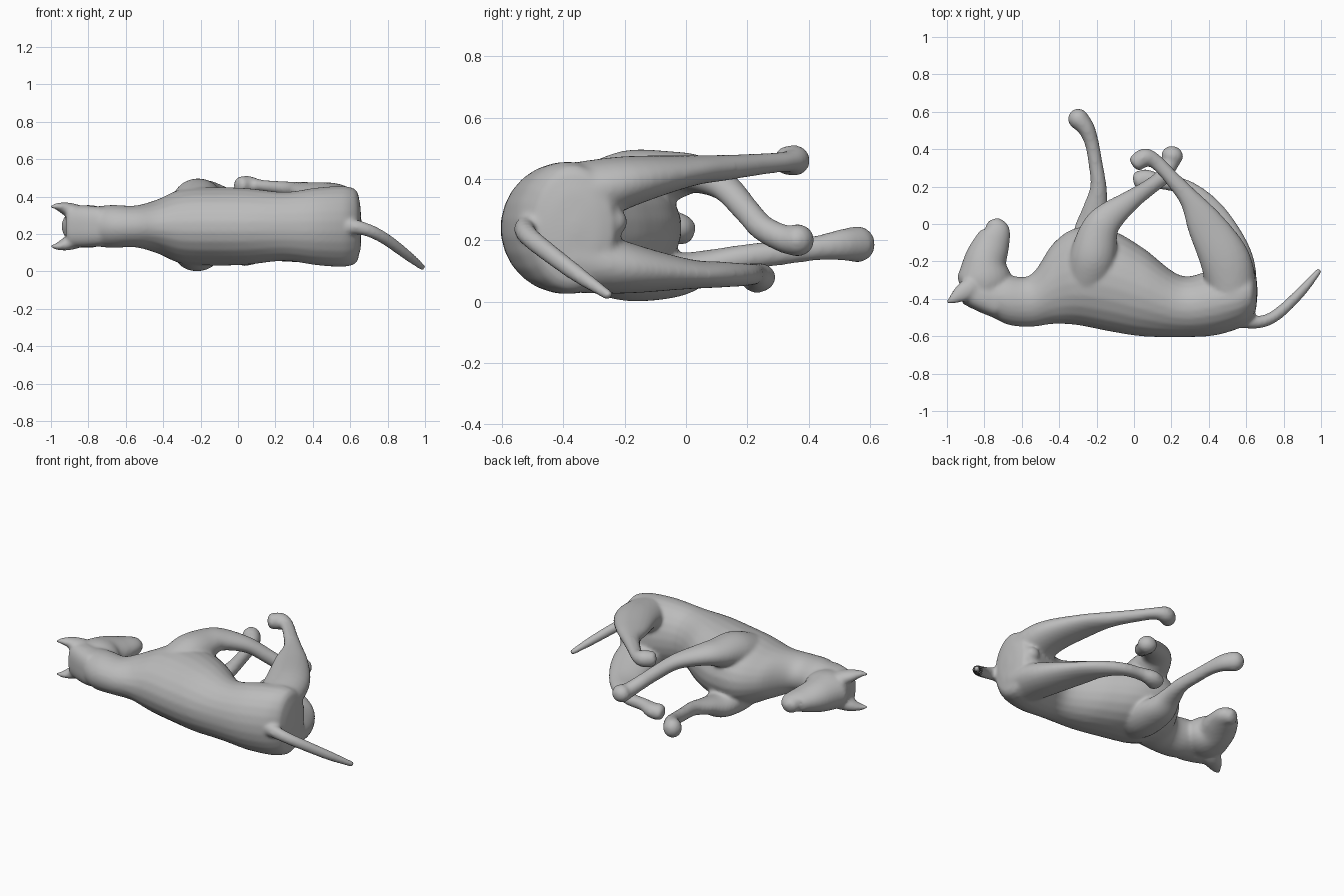
import bpy, bmesh, math
from mathutils import Vector

MID = 0.24        # height of the body's plane of symmetry
SIDES = 24
UP = Vector((0, 0, 1))
bm = bmesh.new()


def spline(p, i, t):
    """Catmull-Rom blend of the control rows around segment i."""
    a, b, c, d = p[max(i - 1, 0)], p[i], p[i + 1], p[min(i + 2, len(p) - 1)]
    return [0.5 * (2 * q + (r - o) * t + (2 * o - 5 * q + 4 * r - s) * t * t
                   + (3 * q - o - 3 * r + s) * t ** 3) for o, q, r, s in zip(a, b, c, d)]


def loft(rows, side=None, steps=6, cap=1.0, box=1.0):
    """Rounded tube through rows of (x, y, z, half width, half height); box < 1 squares it."""
    pts = [spline(rows, i, k / steps) for i in range(len(rows) - 1) for k in range(steps)]
    pts.append(list(rows[-1]))
    cen = [Vector(p[:3]) for p in pts]
    rings = []
    for i, p in enumerate(pts):
        t = (cen[min(i + 1, len(pts) - 1)] - cen[max(i - 1, 0)]).normalized()
        s = Vector(side) if side else UP.cross(t).normalized()
        u = UP if side else t.cross(s)
        rings.append((cen[i], s, u, t, p[3], p[4]))

    def dome(ring, sign):
        c, s, u, t, a, b = ring
        out = []
        for k in (1, 2, 3):
            g = math.radians(28 * k)
            out.append((c + t * (sign * cap * min(a, b) * math.sin(g)), s, u, t,
                        a * math.cos(g), b * math.cos(g)))
        return out

    def bulge(v):
        return math.copysign(abs(v) ** box, v)

    rings = dome(rings[0], -1)[::-1] + rings + dome(rings[-1], 1)
    loops = []
    for c, s, u, t, a, b in rings:
        loops.append([bm.verts.new(c + s * a * bulge(math.cos(w)) + u * b * bulge(math.sin(w)))
                      for w in (2 * math.pi * (k + .5) / SIDES for k in range(SIDES))])
    for l0, l1 in zip(loops, loops[1:]):
        for k in range(SIDES):
            n = (k + 1) % SIDES
            bm.faces.new((l0[k], l0[n], l1[n], l1[k]))
    bm.faces.new(loops[0][::-1])
    bm.faces.new(loops[-1])


# neck and torso
loft([(-.80, -.37, MID, .10, .10), (-.68, -.405, MID, .132, .115), (-.55, -.41, MID, .14, .112),
      (-.43, -.318, MID, .217, .145), (-.30, -.28, MID, .262, .20), (-.12, -.305, MID, .272, .21),
      (.05, -.365, MID, .237, .205), (.25, -.44, MID, .165, .185), (.42, -.42, MID, .178, .208),
      (.56, -.385, MID, .174, .217), (.625, -.37, MID, .145, .203)], side=(0, 1, 0), cap=.25)

# head, from the back of the skull to the nose
loft([(-.81, -.36, MID, .12, .105), (-.80, -.29, MID, .145, .115), (-.795, -.20, MID, .116, .10),
      (-.762, -.11, MID, .098, .074), (-.736, -.04, MID, .076, .056),
      (-.745, 0, MID - .01, .05, .046)], cap=.6)
# flat crown between the ears
loft([(-.72, -.425, MID, .082, .105), (-.80, -.395, MID, .08, .112),
      (-.885, -.362, MID, .072, .112)], cap=.4, box=.75)

# ears
for m in (1, -1):
    loft([(-.87, -.34, MID + m * .075, .06, .045), (-.92, -.37, MID + m * .095, .05, .035),
          (-.965, -.40, MID + m * .107, .028, .02), (-.993, -.418, MID + m * .106, .013, .011)])

# upper shoulder, foreleg and paw
loft([(-.25, -.32, .34, .12, .10), (-.22, -.18, .385, .125, .11),
      (-.19, -.05, .41, .105, .082), (-.14, .03, .415, .085, .062),
      (-.02, .125, .375, .056, .046), (.08, .195, .30, .044, .043), (.15, .25, .24, .043, .043),
      (.19, .32, .205, .047, .046), (.205, .365, .20, .06, .054)])
# lower shoulder, foreleg and paw
loft([(-.24, -.32, .14, .12, .10), (-.22, -.18, .105, .125, .105),
      (-.215, -.03, .09, .105, .075), (-.205, .08, .12, .07, .05),
      (-.19, .20, .145, .044, .043), (-.205, .32, .16, .038, .04), (-.225, .43, .175, .038, .041),
      (-.255, .51, .185, .046, .052), (-.298, .562, .187, .056, .06)])

# hind legs: thigh, shank and paw
loft([(.525, -.38, .335, .13, .118), (.49, -.20, .39, .135, .085), (.38, 0, .425, .10, .052),
      (.30, .13, .437, .058, .042), (.215, .23, .447, .043, .036), (.12, .33, .457, .04, .034),
      (.06, .355, .46, .05, .05), (.01, .325, .46, .047, .047)], cap=.5)
loft([(.53, -.38, .145, .13, .118), (.505, -.20, .11, .135, .085), (.425, 0, .09, .105, .05),
      (.355, .12, .088, .068, .042), (.26, .20, .088, .044, .037), (.14, .225, .09, .04, .037),
      (.07, .24, .08, .052, .046), (.025, .228, .075, .055, .048)], cap=.6)

# rump between the thighs, and the small bump below the tail
loft([(.52, -.43, .16, .09, .09), (.55, -.42, MID, .10, .13), (.52, -.43, .32, .09, .09)],
     side=(1, 0, 0), cap=.4)
loft([(.57, -.27, .26, .05, .045), (.585, -.235, .26, .048, .045)])

# tail
loft([(.54, -.50, .245, .05, .05), (.64, -.525, .235, .036, .038), (.72, -.51, .21, .032, .034),
      (.80, -.455, .165, .031, .032), (.90, -.355, .09, .027, .028), (.985, -.255, .022, .018, .018)])

bmesh.ops.recalc_face_normals(bm, faces=bm.faces)
mesh = bpy.data.meshes.new("lying_dog")
bm.to_mesh(mesh)
bm.free()
dog = bpy.data.objects.new("lying_dog", mesh)
bpy.context.collection.objects.link(dog)

# plain grey clay
grey = bpy.data.materials.new("clay_grey")
grey.diffuse_color = (.5, .5, .5, 1)
mesh.materials.append(grey)

# fuse all parts into one soft skin
fuse = dog.modifiers.new("fuse", 'REMESH')
fuse.mode = 'VOXEL'
fuse.voxel_size = .01
fuse.use_smooth_shade = True
soften = dog.modifiers.new("soften", 'SMOOTH')
soften.factor = .5
soften.iterations = 10
